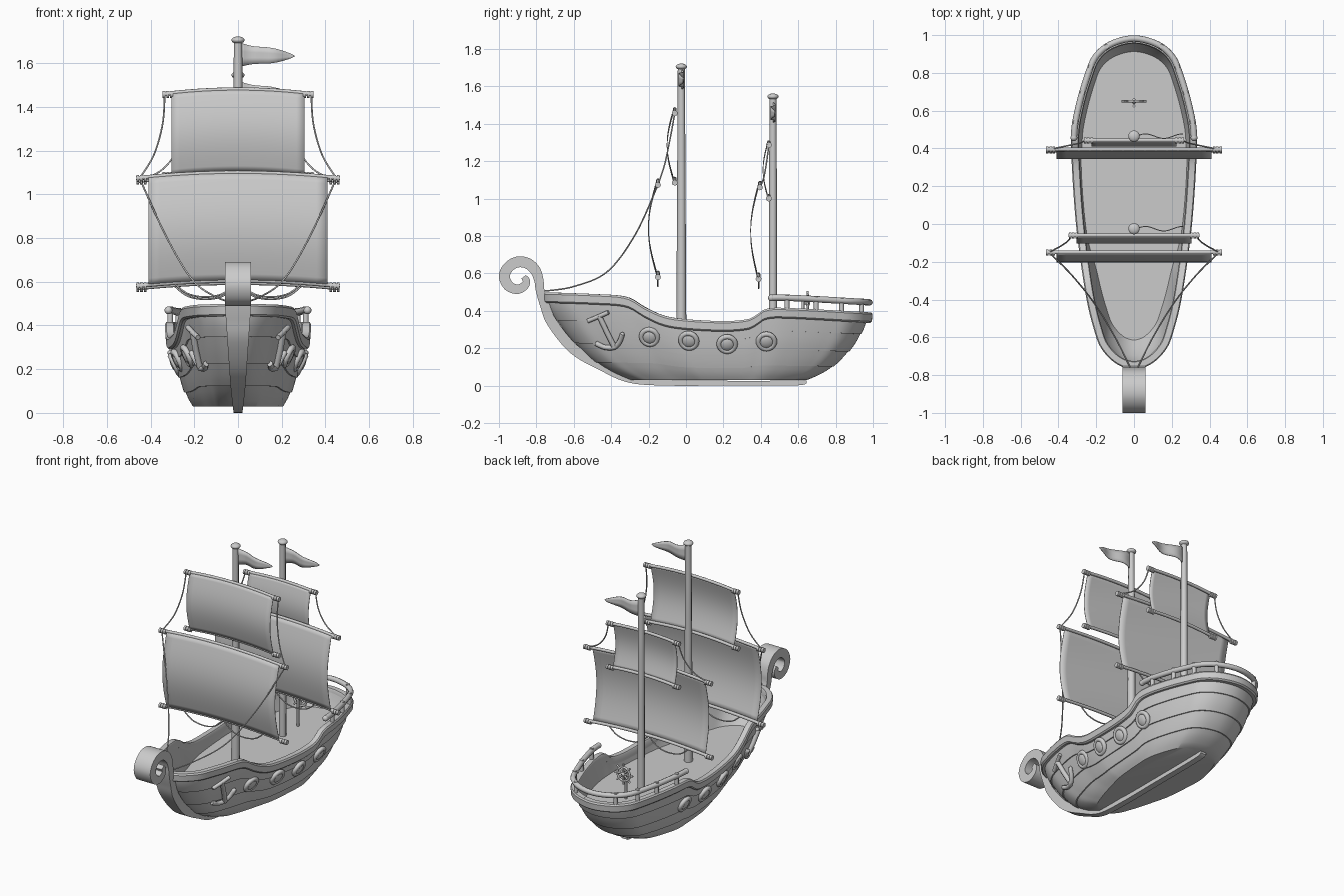
import bpy, math
from mathutils import Vector

if "Cube" in bpy.data.objects:
    bpy.data.objects.remove(bpy.data.objects["Cube"])


def spline(pts, n=8, closed=False):
    """Catmull-Rom through points of any dimension."""
    k, out = len(pts), []
    for i in range(k if closed else k - 1):
        q = [pts[j % k] if closed else pts[max(0, min(k - 1, j))] for j in (i - 1, i, i + 1, i + 2)]
        for s in range(n):
            t = s / n
            out.append(tuple(.5 * (2 * b + (c - a) * t + (2 * a - 5 * b + 4 * c - d) * t * t
                                   + (3 * b - a - 3 * c + d) * t ** 3) for a, b, c, d in zip(*q)))
    return out if closed else out + [tuple(pts[-1])]


def table(pts):
    """Smooth lookup function through (key, value) pairs."""
    s = spline(pts, 10)

    def f(x):
        for a, b in zip(s, s[1:]):
            if x <= b[0]:
                return a[1] + (b[1] - a[1]) * max(0, (x - a[0]) / max(1e-9, b[0] - a[0]))
        return s[-1][1]
    return f


def smooth(ob, name, angle=35):
    ob.name = name
    bpy.ops.object.select_all(action='DESELECT')
    ob.select_set(True)
    bpy.context.view_layer.objects.active = ob
    bpy.ops.object.shade_smooth_by_angle(angle=math.radians(angle))
    return ob


def grid(name, rows, wrap=False, loop=False, caps=False, thick=0):
    m, k, n = bpy.data.meshes.new(name), len(rows[0]), len(rows)
    faces = [(r * k + c, r * k + (c + 1) % k, (r + 1) % n * k + (c + 1) % k, (r + 1) % n * k + c)
             for r in range(n if loop else n - 1) for c in range(k if wrap else k - 1)]
    if caps:
        faces += [tuple(range(k))[::-1], tuple(range((n - 1) * k, n * k))]
    m.from_pydata([p for r in rows for p in r], [], faces)
    ob = bpy.data.objects.new(name, m)
    bpy.context.collection.objects.link(ob)
    if thick:
        md = ob.modifiers.new("thickness", 'SOLIDIFY')
        md.thickness, md.offset = thick, 0
    return smooth(ob, name)


def tube(name, pts, r, r2=None):
    """Round bar along points, optionally tapering to r2."""
    cu = bpy.data.curves.new(name, 'CURVE')
    cu.dimensions, cu.bevel_depth, cu.bevel_resolution, cu.use_fill_caps = '3D', r, 2, True
    sp = cu.splines.new('POLY')
    sp.points.add(len(pts) - 1)
    for q, p in zip(sp.points, pts):
        q.co = (*p, 1)
    sp.points[-1].radius = (r2 or r) / r
    ob = bpy.data.objects.new(name, cu)
    bpy.context.collection.objects.link(ob)
    bpy.ops.object.select_all(action='DESELECT')
    ob.select_set(True)
    bpy.context.view_layer.objects.active = ob
    bpy.ops.object.convert(target='MESH')
    return smooth(bpy.context.object, name, 50)


def ball(name, loc, scale, rot=(0, 0, 0)):
    bpy.ops.mesh.primitive_uv_sphere_add(segments=20, ring_count=10, location=loc, rotation=rot)
    bpy.context.object.scale = scale
    return smooth(bpy.context.object, name)


def torus(name, loc, R, r, rot):
    bpy.ops.mesh.primitive_torus_add(major_radius=R, minor_radius=r, location=loc, rotation=rot,
                                     major_segments=28, minor_segments=10)
    return smooth(bpy.context.object, name, 60)


# Hull shape functions
half = [(0, 0), (.015, .085), (.06, .16), (.12, .198), (.2, .232), (.32, .265), (.45, .292), (.6, .31),
        (.71, .315), (.8, .288), (.89, .242), (.945, .2), (.983, .12), (1, 0)]
outline = spline(half + [(v, -w) for v, w in half[-2:0:-1]], 8, True)
sheer = table([(-.8, .5), (-.5, .49), (-.32, .475), (-.22, .42), (-.12, .375), (0, .355), (.2, .345),
               (.33, .355), (.38, .38), (.43, .41), (.55, .415), (1, .39)])
bow = table([(0, -.29), (.1, -.4), (.25, -.51), (.5, -.625), (.8, -.725), (1, -.75)])
stern = table([(0, .64), (.1, .725), (.25, .805), (.5, .89), (.75, .945), (1, .98)])
flare = table([(0, .63), (.1, .71), (.25, .79), (.5, .885), (.75, .95), (1, 1)])


def ring(t, off=0, dz=0):
    pts = []
    for v, w in outline:
        top = sheer(-.75 + 1.73 * v)
        tt = t(top) if callable(t) else t
        a, b = bow(tt), stern(tt)
        pinch = 1 - .25 * (1 - tt) * max(0, 1 - v / .4)
        pts.append(Vector((w * flare(tt) * pinch, a + (b - a) * v, .03 + (top - .03) * tt + dz)))
    res = []
    for i, p in enumerate(pts):
        d = pts[(i + 1) % len(pts)] - pts[i - 1]
        res.append(p + Vector((d.y, -d.x, 0)).normalized() * off)
    return res


# Lapped planks outside, bulwark inside, deck cap on top
rows = []
cuts = [0, .2, .42, .68, 1]
for a, b in zip(cuts, cuts[1:]):
    rows += [ring(a + (b - a) * s / 4, .007 * (1 - s / 4)) for s in range(5)]
for s in range(5):
    rows.append(ring(lambda top: 1 + (.24 / (top - .03) - 1) * s / 4, -.016))
grid("hull", rows, wrap=True, caps=True)

# Gunwale band
section = [(.006, -.056), (.015, -.048), (.018, -.01), (.012, 0), (-.02, 0), (-.025, -.008), (-.025, -.05), (-.016, -.056)]
grid("gunwale", [ring(1, o, z) for o, z in section], wrap=True, loop=True)

# Stern rail with posts
top = ring(1, .002)
idx = [i for i, p in enumerate(top) if p.y > .44]
rail = [top[i] + Vector((0, 0, .054)) for i in idx]
tube("stern_rail", rail, .017)
for e in (rail[0], rail[-1]):
    ball("rail_end", e, (.018, .018, .018))
for s in (-1, 1):
    for y in (.53, .69, .83, .94):
        p = min(rail, key=lambda q: abs(q.y - y) + (q.x * s < 0))
        tube("rail_post", [p - Vector((0, 0, .06)), p + Vector((0, 0, .018))], .013)

# Keel, stem and bow scroll: y, z, half width, thickness
stem = [(.635, .026, .02, .016), (.59, .014, .02, .026), (.2, .013, .02, .026), (-.1, .015, .02, .03),
        (-.3, .035, .022, .04), (-.45, .105, .03, .05), (-.6, .195, .038, .055), (-.715, .335, .048, .055),
        (-.755, .43, .055, .05), (-.78, .51, .06, .046), (-.787, .565, .06, .05), (-.807, .618, .06, .056),
        (-.85, .655, .06, .058), (-.905, .66, .06, .058), (-.95, .632, .06, .058), (-.971, .585, .06, .058),
        (-.95, .535, .06, .056), (-.905, .515, .06, .05), (-.868, .53, .06, .046), (-.853, .558, .06, .04),
        (-.868, .582, .06, .03)]
path = spline(stem, 6)
rows = []
for i, (y, z, w, th) in enumerate(path):
    a, b = path[max(0, i - 1)], path[min(len(path) - 1, i + 1)]
    d = Vector((b[0] - a[0], b[1] - a[1])).normalized()
    ny, nz = -d.y * th / 2, d.x * th / 2
    rows.append([(-w, y + ny, z + nz), (w, y + ny, z + nz), (w, y - ny, z - nz), (-w, y - ny, z - nz)])
grid("stem_and_scroll", rows, wrap=True, caps=True)

# Hull lookup for fittings
skin = [p for k in range(61) for p in ring(k / 60) if p.x > 0]


def on_hull(y, z, out=0):
    p = min(skin, key=lambda q: (q.y - y) ** 2 + (q.z - z) ** 2)
    return Vector((p.x + out, y, z))


for s in (-1, 1):
    flip = Vector((s, 1, 1))
    # Portholes
    for y, z in ((-.195, .26), (.015, .24), (.22, .222), (.43, .236)):
        n = Vector((.9 * s, -.16 if y < .2 else 0, -.42)).normalized()
        rot = n.to_track_quat('Z', 'Y').to_euler()
        p = on_hull(y, z, .008) * flip
        torus("porthole_ring", p, .043, .014, rot)
        ball("porthole_glass", p, (.04, .04, .018), rot)
    # Anchor
    def anchor(name, pts, r, r2=None):
        tube(name, [on_hull(y, z, .016) * flip for y, z in pts], r, r2)
    anchor("anchor_stock", [(-.525, .345), (-.47, .368), (-.415, .392)], .012)
    anchor("anchor_shank", [(-.465, .375), (-.425, .29), (-.385, .21)], .015)
    anchor("anchor_arms", spline([(-.48, .225), (-.435, .205), (-.385, .205), (-.355, .235), (-.337, .285)], 4), .014, .004)

# Masts with caps and pennants
for y, h, r, fz in ((-.025, 1.705, .027, 1.638), (.465, 1.545, .023, 1.46)):
    tube("mast", [(0, y, .26), (0, y, h)], r, .019)
    ball("mast_cap", (0, y, h), (.03, .03, .017))
    rows = []
    for k in range(17):
        t = k / 16
        wave, hh = .012 * math.sin(t * 8), .054 * (1 - t) ** .65 * (1 - .12 * math.sin(t * 7)) + .001
        rows.append([(.012 + .248 * t, y + wave, fz - .006 * t + hh * q) for q in (-1, -.3, .3, 1)])
    grid("pennant", rows, thick=.005)


# Yards, sails and footropes
def arch(x, h, a):
    return a * (1 - (x / h) ** 2)


def yard(y, z, h, a):
    xs = [-h + 2 * h * k / 16 for k in range(17)]
    tube("yard", [(x, y, z + arch(x, h, a)) for x in xs], .01)
    for s in (-1, 1):
        for d in (0, .017, .034):
            tube("yard_knob", [(s * (h - d - .013), y, z), (s * (h - d), y, z)], .016)


def sail(yt, zt, yb, zb, h, w, bulge, a):
    yard(yt, zt, h, a)
    yard(yb, zb, h, a)
    rows = []
    for k in range(17):
        t = k / 16
        y = yb + (yt - yb) * t - .006 - bulge * math.sin(math.pi * t)
        rows.append([(x, y, zb + (zt - zb) * t + arch(x, h, a)) for x in [w * (c / 8 - 1) for c in range(17)]])
    grid("sail", rows, thick=.004)


sail(-.15, 1.073, -.15, .58, .465, .41, .045, .025)
sail(-.06, 1.457, -.06, 1.085, .345, .305, .035, .022)
sail(.395, 1.06, .388, .57, .465, .41, .04, .025)
sail(.443, 1.287, .443, 1.0, .265, .225, .025, .015)
for y, z in ((-.15, .59), (.388, .58)):
    for s in (-1, 1):
        tube("footrope", spline([(.29 * s, y, z), (.23 * s, y, z - .045), (.15 * s, y, z - .06),
                                 (.07 * s, y, z - .045), (0, y, z + .01)]), .004)

# Rigging
for s in (-1, 1):
    for pts in ([(.335, -.06, 1.457), (.345, -.085, 1.32), (.385, -.115, 1.18), (.45, -.15, 1.073)],
                [(.45, -.15, 1.073), (.33, -.27, .81), (.21, -.42, .61), (.1, -.6, .53), (.02, -.76, .505)],
                [(.255, .443, 1.287), (.285, .43, 1.19), (.35, .415, 1.11), (.45, .395, 1.06)]):
        tube("rope", spline([(s * x, y, z) for x, y, z in pts]), .004)

# Steering wheel
c = Vector((0, .65, .44))
torus("wheel_rim", c, .045, .007, (math.pi / 2, 0, 0))
ball("wheel_hub", c, (.014, .014, .014))
for k in range(4):
    d = Vector((math.cos(k * math.pi / 4), 0, math.sin(k * math.pi / 4))) * .067
    tube("wheel_spoke", [c - d, c + d], .006)
tube("wheel_axle", [c, (0, .62, .44)], .006)
tube("wheel_post", [(0, .625, .265), (0, .625, .45)], .008)
